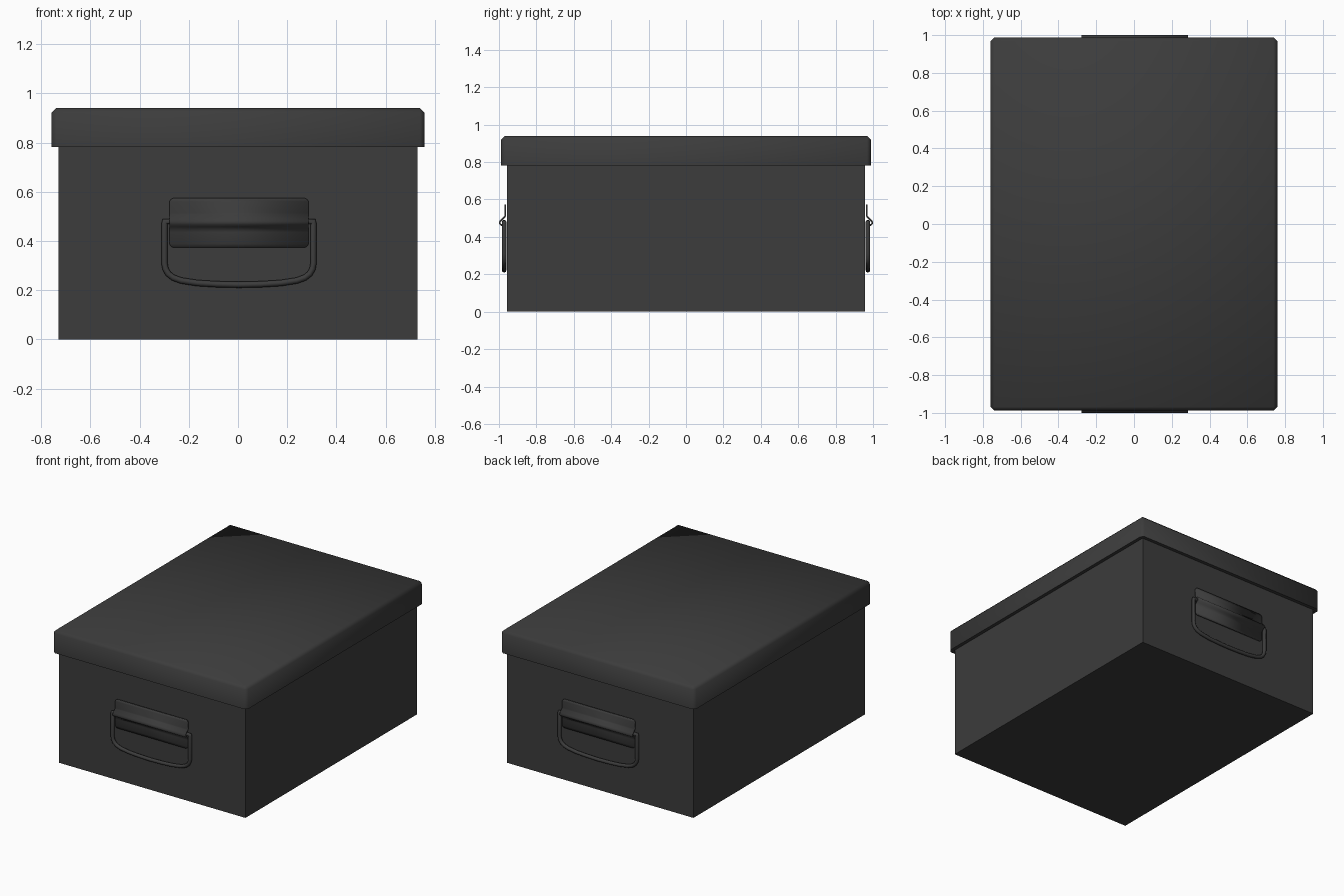
import bpy, bmesh, math

if "Cube" in bpy.data.objects:
    bpy.data.objects.remove(bpy.data.objects["Cube"])

mat = bpy.data.materials.new("charcoal")
mat.diffuse_color = (0.045, 0.045, 0.045, 1)
mat.use_nodes = True
mat.node_tree.nodes["Principled BSDF"].inputs["Base Color"].default_value = mat.diffuse_color


def finish(name, data):
    ob = bpy.data.objects.new(name, data)
    bpy.context.collection.objects.link(ob)
    data.materials.append(mat)
    return ob


def smooth(ob, angle):
    bpy.ops.object.select_all(action='DESELECT')
    ob.select_set(True)
    bpy.context.view_layer.objects.active = ob
    bpy.ops.object.shade_smooth_by_angle(angle=math.radians(angle))


def block(hx, hy, z0, z1):
    bm = bmesh.new()
    bmesh.ops.create_cube(bm, size=1)
    for v in bm.verts:
        v.co = (v.co.x * 2 * hx, v.co.y * 2 * hy, z0 if v.co.z < 0 else z1)
    return bm


def to_object(name, bm):
    me = bpy.data.meshes.new(name)
    bm.to_mesh(me)
    bm.free()
    return finish(name, me)


HX, HY, CX = 0.729, 0.958, 0.004

# Box body, running up inside the lid
to_object("box_body", block(HX, HY, 0, 0.90))

# Lid: chamfered top and corners, hollow underside
bm = block(0.759, 0.988, 0.782, 0.94)
edges = [e for e in bm.edges if any(v.co.z > 0.9 for v in e.verts)]
bmesh.ops.bevel(bm, geom=edges, offset=0.02, segments=1, affect='EDGES')
bm.normal_update()
bottom = min(bm.faces, key=lambda f: f.calc_center_median().z)
bmesh.ops.inset_region(bm, faces=[bottom], thickness=0.026)
for v in bmesh.ops.extrude_face_region(bm, geom=[bottom])["geom"]:
    if isinstance(v, bmesh.types.BMVert):
        v.co.z += 0.13
if bottom.is_valid:
    bm.faces.remove(bottom)
bmesh.ops.recalc_face_normals(bm, faces=bm.faces)
smooth(to_object("lid", bm), 50)

# Folded bracket plate rows: outward offset, height, half width
ROWS = [(0.009, 0.574, 0.268), (0.009, 0.570, 0.277), (0.009, 0.560, 0.283),
        (0.009, 0.512, 0.283), (0.014, 0.504, 0.283), (0.034, 0.485, 0.283),
        (0.038, 0.477, 0.283), (0.036, 0.469, 0.283), (0.024, 0.461, 0.283),
        (0.013, 0.450, 0.283), (0.009, 0.436, 0.283), (0.009, 0.388, 0.283),
        (0.009, 0.378, 0.277), (0.009, 0.373, 0.268)]

# Hanging bail, right half, from the bracket end to the bottom centre
HALF = [(0.27, 0.479), (0.302, 0.479), (0.303, 0.47), (0.303, 0.31),
        (0.299, 0.287), (0.288, 0.267), (0.268, 0.251), (0.235, 0.239),
        (0.17, 0.229), (0.09, 0.224)]
PATH = HALF + [(0, 0.222)] + [(-x, z) for x, z in reversed(HALF)]

for side, s in (("front", -1), ("back", 1)):
    bm = bmesh.new()
    rows = [[bm.verts.new((CX + k * w, s * (HY + d), z)) for k in (-1, 1)]
            for d, z, w in ROWS]
    for a, b in zip(rows, rows[1:]):
        bm.faces.new((a[0], b[0], b[1], a[1]) if s < 0 else (a[1], b[1], b[0], a[0]))
    plate = to_object(side + "_handle_bracket", bm)
    sol = plate.modifiers.new("sheet", 'SOLIDIFY')
    sol.thickness, sol.offset = 0.009, 0
    for p in plate.data.polygons:
        p.use_smooth = True
    smooth(plate, 60)

    cu = bpy.data.curves.new(side + "_handle_bail", 'CURVE')
    cu.dimensions = '3D'
    cu.bevel_depth = 0.0125
    cu.bevel_resolution = 2
    cu.use_fill_caps = True
    sp = cu.splines.new('POLY')
    sp.points.add(len(PATH) - 1)
    for p, (x, z) in zip(sp.points, PATH):
        p.co = (CX + x, s * (HY + 0.0145), z, 1)
    sp.use_smooth = True
    finish(side + "_handle_bail", cu)
